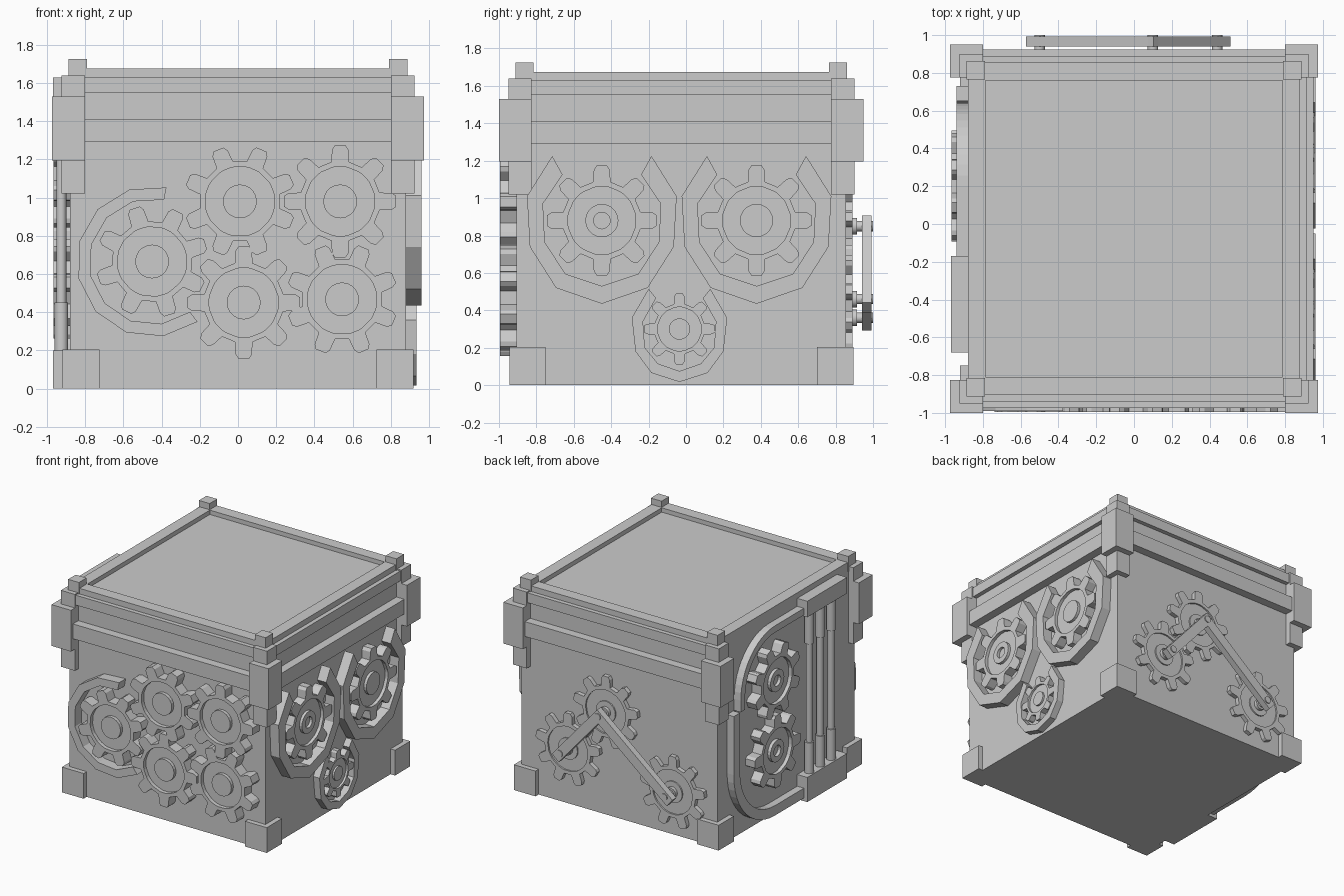
import bpy, bmesh, math
from mathutils import Vector

if "Cube" in bpy.data.objects:
    bpy.data.objects.remove(bpy.data.objects["Cube"])

CY = -0.025      # body centre in y
H = 0.88         # body half width
mat = bpy.data.materials.new("plain grey")
mat.diffuse_color = (0.6, 0.6, 0.6, 1)
mat.use_nodes = True
mat.node_tree.nodes["Principled BSDF"].inputs["Base Color"].default_value = mat.diffuse_color

# Each wall: origin on the surface, horizontal axis, outward normal
Z = Vector((0, 0, 1))
WALLS = {
    "front": (Vector((0, CY - H, 0)), Vector((1, 0, 0)), Vector((0, -1, 0))),
    "back": (Vector((0, CY + H, 0)), Vector((1, 0, 0)), Vector((0, 1, 0))),
    "right": (Vector((H, 0, 0)), Vector((0, 1, 0)), Vector((1, 0, 0))),
    "left": (Vector((-H, 0, 0)), Vector((0, 1, 0)), Vector((-1, 0, 0))),
}


def finish(name, bm, smooth=False):
    bmesh.ops.recalc_face_normals(bm, faces=bm.faces[:])
    me = bpy.data.meshes.new(name)
    bm.to_mesh(me)
    bm.free()
    me.materials.append(mat)
    ob = bpy.data.objects.new(name, me)
    bpy.context.collection.objects.link(ob)
    if smooth:
        bpy.context.view_layer.objects.active = ob
        bpy.ops.object.select_all(action='DESELECT')
        ob.select_set(True)
        bpy.ops.object.shade_smooth_by_angle(angle=math.radians(35))
    return ob


def box(name, x0, x1, y0, y1, z0, z1):
    bm = bmesh.new()
    bmesh.ops.create_cube(bm, size=1)
    for v in bm.verts:
        v.co = ((x0 + x1) / 2 + v.co.x * (x1 - x0), (y0 + y1) / 2 + v.co.y * (y1 - y0),
                (z0 + z1) / 2 + v.co.z * (z1 - z0))
    return finish(name, bm)


def on_wall(wall, p, d):
    o, u, n = WALLS[wall]
    return o + u * p[0] + Z * p[1] + n * d


def prism(name, wall, pts, d0, d1, smooth=False):
    bm = bmesh.new()
    a = [bm.verts.new(on_wall(wall, p, d0)) for p in pts]
    b = [bm.verts.new(on_wall(wall, p, d1)) for p in pts]
    bm.faces.new(a)
    bm.faces.new(b)
    for i in range(len(pts)):
        j = (i + 1) % len(pts)
        bm.faces.new((a[i], a[j], b[j], b[i]))
    return finish(name, bm, smooth)


def strip(name, wall, outer, inner, d0, d1, closed=False):
    """Raised band between two outlines of equal length."""
    bm = bmesh.new()
    rows = [[bm.verts.new(on_wall(wall, p, d)) for p in loop]
            for loop, d in ((outer, d0), (outer, d1), (inner, d1), (inner, d0))]
    n = len(outer)
    for i in range(n if closed else n - 1):
        j = (i + 1) % n
        for k in range(4):
            a, b = rows[k], rows[(k + 1) % 4]
            bm.faces.new((a[i], a[j], b[j], b[i]))
    if not closed:
        bm.faces.new([r[0] for r in rows])
        bm.faces.new([r[-1] for r in rows])
    return finish(name, bm)


def arc(c, r, a0=0, a1=360, n=32, full=False):
    m = n if full else n - 1
    return [(c[0] + r * math.cos(math.radians(a0 + (a1 - a0) * i / m)),
             c[1] + r * math.sin(math.radians(a0 + (a1 - a0) * i / m))) for i in range(n)]


def gear(name, wall, c, R, depth, phase=0, teeth=8, hole=False):
    """Toothed rim, recessed disc and raised hub."""
    s = R / 0.3
    root, rim, hub = 0.215 * s, 0.185 * s, 0.09 * s
    outer, inner = [], []
    step = 360 / teeth
    for i in range(teeth):
        for f, r in ((-0.28, root), (-0.20, R * 0.93), (-0.12, R), (0.12, R), (0.20, R * 0.93), (0.28, root)):
            a = math.radians(phase + step * (i + f))
            outer.append((c[0] + r * math.cos(a), c[1] + r * math.sin(a)))
            inner.append((c[0] + rim * math.cos(a), c[1] + rim * math.sin(a)))
    strip(name + "_teeth", wall, outer, inner, 0, depth, True)
    prism(name + "_disc", wall, arc(c, rim + 0.005, full=True), 0, depth * 0.65)
    if hole:
        strip(name + "_hub", wall, arc(c, hub, n=20, full=True), arc(c, hub * 0.5, n=20, full=True),
              0, depth * 0.95, True)
    else:
        prism(name + "_hub", wall, arc(c, hub, n=20, full=True), 0, depth * 0.95)


# Body and lid
box("body", -H, H, CY - H, CY + H, 0, 1.64)
for nm, h, z0, z1 in (("lower_band", 0.95, 1.29, 1.41), ("upper_band", 0.915, 1.55, 1.63)):
    box(nm, -0.86, h, CY - h, CY + h, z0, z1)
for s in (-1, 1):
    box("lid_rim_x", *sorted((s * 0.785, s * H)), CY - H, CY + H, 1.62, 1.675)
    box("lid_rim_y", -0.785, 0.785, *sorted((CY + s * 0.785, CY + s * H)), 1.62, 1.675)

# Corner pieces: foot, long post, wide clamp, top cap
for sx in (-1, 1):
    for sy in (-1, 1):
        for nm, i, o, z0, z1 in (("corner_foot", 0.725, 0.92, 0, 0.205), ("corner_post", 0.80, 0.925, 1.02, 1.64),
                                 ("corner_clamp", 0.80, 0.975, 1.195, 1.53), ("corner_cap", 0.79, 0.887, 1.6, 1.725)):
            box(nm, *sorted((sx * i, sx * o)), *sorted((CY + sy * i, CY + sy * o)), z0, z1)

# Front wall: five gears and a C-shaped guard
for i, (x, z, ph) in enumerate(((-0.45, 0.665, 18), (0.01, 0.98, 22.5), (0.535, 0.98, 0),
                                (0.03, 0.45, 0), (0.545, 0.467, 22.5))):
    gear(f"front_gear_{i + 1}", "front", (x, z), 0.295, 0.09, ph)
c = (-0.45, 0.665)
strip("front_guard", "front", arc(c, 0.395, 79, 307, 9), arc(c, 0.33, 79, 307, 9), 0, 0.085)


# Right wall: three gears in faceted horseshoe guards
def horseshoe(name, c, outer, inner, d):
    def full(half):
        return [(c[0] - a, c[1] + b) for a, b in half] + [(c[0] + a, c[1] + b) for a, b in half[-2::-1]]
    strip(name, "right", full(outer), full(inner), 0, d)


big_out = [(0.265, 0.345), (0.40, 0.13), (0.385, -0.14), (0.245, -0.36), (0, -0.445)]
big_in = [(0.21, 0.245), (0.315, 0.09), (0.305, -0.115), (0.195, -0.285), (0, -0.35)]
for i, y in enumerate((-0.45, 0.377)):
    gear(f"right_gear_{i + 1}", "right", (y, 0.88), 0.295, 0.075, hole=(i == 0))
    horseshoe(f"right_guard_{i + 1}", (y, 0.88), big_out, big_in, 0.08)
gear("right_small_gear", "right", (-0.035, 0.30), 0.19, 0.05)
horseshoe("right_small_guard", (-0.035, 0.30),
          [(0.165, 0.215), (0.255, 0.06), (0.235, -0.12), (0.15, -0.235), (0, -0.283)],
          [(0.125, 0.165), (0.195, 0.04), (0.185, -0.1), (0.115, -0.185), (0, -0.225)], 0.055)

# Back wall: three thin gears joined by crank bars
P, Q, S = (0.10, 0.85), (0.44, 0.46), (-0.50, 0.36)
for nm, c in (("top", P), ("low", Q), ("far", S)):
    gear(f"back_gear_{nm}", "back", c, 0.29, 0.035, 10, 9)
    prism(f"crank_pin_{nm}", "back", arc(c, 0.028, n=14, full=True), 0, 0.145, True)
    prism(f"crank_collar_{nm}", "back", arc(c, 0.045, n=14, full=True), 0, 0.06, True)
for nm, a, b in (("short", P, Q), ("long", P, S)):
    a, b = Vector(a), Vector(b)
    t = (b - a).normalized()
    w = Vector((-t.y, t.x)) * 0.04
    a, b = a - t * 0.04, b + t * 0.06
    prism(f"crank_bar_{nm}", "back", [a + w, b + w, b - w, a - w], 0.085, 0.137)

# Left wall: two gears inside a stepped arched frame
g_low, g_top = (0.2, 0.555), (0.2, 1.125)
for nm, c, ph in (("low", g_low, 0), ("top", g_top, 22.5)):
    gear(f"left_gear_{nm}", "left", c, 0.295, 0.085, ph, hole=True)


def low_arch(r):
    return [(-0.17, 0.555 - r)] + arc(g_low, r, -90, 0, 13) + [(0.2 + r, 1.03)]


def top_arch(r):
    return [(0.2 + r, 1.03)] + arc(g_top, r, 0, 90, 13) + [(-0.17, 1.125 + r)]


strip("left_arch_low", "left", low_arch(0.53), low_arch(0.45), 0, 0.06)
strip("left_arch_top", "left", top_arch(0.44), top_arch(0.385), 0, 0.06)

# Left wall: end bars and three vertical pipes with sleeves
box("pipe_bar_bottom", -0.97, -H, -0.68, -0.17, 0, 0.2)
box("pipe_bar_top", -0.97, -H, -0.68, -0.17, 1.5, 1.63)
for y in (-0.26, -0.40, -0.54):
    for nm, r, z0, z1 in (("pipe", 0.026, 0.2, 1.5), ("pipe_sleeve_low", 0.036, 0.2, 0.45),
                          ("pipe_sleeve_top", 0.036, 1.25, 1.5)):
        bm = bmesh.new()
        bmesh.ops.create_cone(bm, cap_ends=True, segments=12, radius1=r, radius2=r, depth=z1 - z0)
        bmesh.ops.translate(bm, verts=bm.verts[:], vec=(-0.925, y, (z0 + z1) / 2))
        finish(nm, bm, True)
